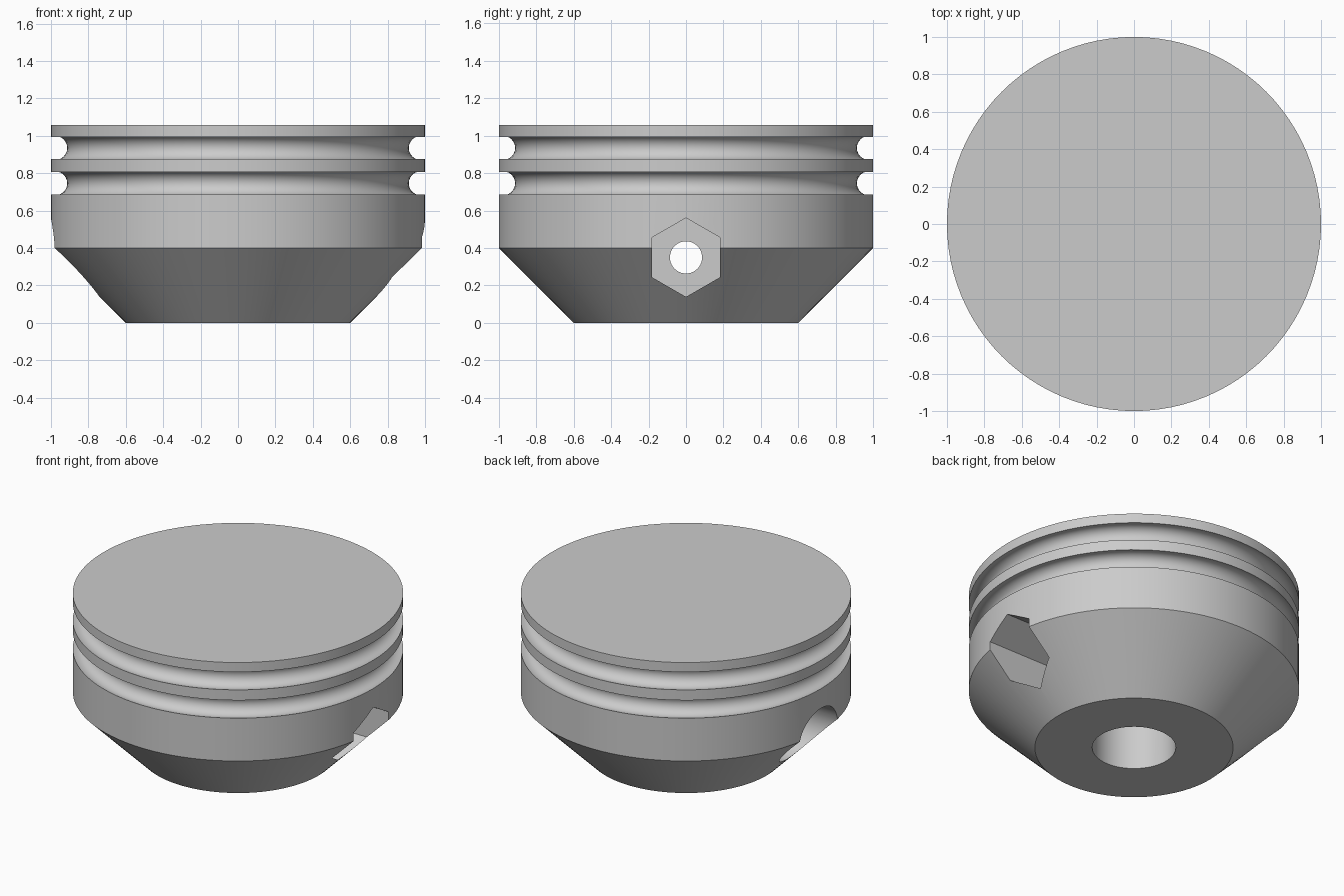
import bpy, bmesh
from math import sin, cos, pi, acos, radians

cube = bpy.data.objects.get("Cube")
if cube:
    bpy.data.objects.remove(cube, do_unlink=True)

grey = bpy.data.materials.new("plain_grey")
grey.use_nodes = True
COLOUR = (0.6, 0.6, 0.6, 1)
grey.diffuse_color = COLOUR
grey.node_tree.nodes["Principled BSDF"].inputs["Base Color"].default_value = COLOUR


def make_object(name, bm):
    bmesh.ops.recalc_face_normals(bm, faces=bm.faces)
    mesh = bpy.data.meshes.new(name)
    bm.to_mesh(mesh)
    bm.free()
    mesh.materials.append(grey)
    obj = bpy.data.objects.new(name, mesh)
    bpy.context.collection.objects.link(obj)
    return obj


def lathe(name, profile, steps=96):
    """Spin an (r, z) profile around the z axis."""
    bm = bmesh.new()
    verts = [bm.verts.new((r, 0, z)) for r, z in profile]
    edges = [bm.edges.new(pair) for pair in zip(verts, verts[1:])]
    bmesh.ops.spin(bm, geom=verts + edges, cent=(0, 0, 0), axis=(0, 0, 1),
                   angle=2 * pi, steps=steps, use_merge=True)
    bmesh.ops.remove_doubles(bm, verts=bm.verts, dist=1e-5)
    return make_object(name, bm)


def cross_prism(name, sides, radius, x0, x1, z=0.35):
    """Prism along x with one corner pointing up."""
    bm = bmesh.new()
    rings = [[bm.verts.new((x, radius * sin(2 * pi * i / sides),
                            z + radius * cos(2 * pi * i / sides)))
              for i in range(sides)] for x in (x0, x1)]
    for ring in rings:
        bm.faces.new(ring)
    for i in range(sides):
        j = (i + 1) % sides
        bm.faces.new((rings[0][i], rings[0][j], rings[1][j], rings[1][i]))
    return make_object(name, bm)


def groove(z, radius=0.064, centre=0.977, steps=14):
    """Round groove cut into the rim, listed from bottom to top."""
    half = acos((1 - centre) / radius)
    return [(centre + radius * cos(a), z + radius * sin(a))
            for a in (-half - (2 * pi - 2 * half) * i / steps
                      for i in range(steps + 1))]


# Body: blind shaft bore, tapered base, two round grooves, flat top
profile = [(0, 0.7), (0.253, 0.7), (0.253, 0), (0.6, 0), (1, 0.4)]
profile += groove(0.746) + groove(0.935) + [(1, 1.058), (0, 1.058)]
body = lathe("knob_body", profile)

# Cross bolt hole, hexagonal nut pocket on the left, round head pocket on the right
cutters = [
    cross_prism("bolt_hole_cutter", 40, 0.086, -1.2, 1.2),
    cross_prism("nut_pocket_cutter", 6, 0.211, 0.45, 1.2),
    cross_prism("head_pocket_cutter", 56, 0.205, -1.2, -0.45),
]
for cutter in cutters:
    cut = body.modifiers.new(cutter.name, 'BOOLEAN')
    cut.operation = 'DIFFERENCE'
    cut.solver = 'EXACT'
    cut.object = cutter
    cutter.hide_render = True

# Bake the cuts and drop the cutters
bpy.context.view_layer.update()
graph = bpy.context.evaluated_depsgraph_get()
cut_mesh = bpy.data.meshes.new_from_object(body.evaluated_get(graph))
body.modifiers.clear()
body.data = cut_mesh
for cutter in cutters:
    bpy.data.objects.remove(cutter, do_unlink=True)

# Smooth round walls with crisp rims
bpy.ops.object.select_all(action='DESELECT')
body.select_set(True)
bpy.context.view_layer.objects.active = body
bpy.ops.object.shade_smooth_by_angle(angle=radians(30))
